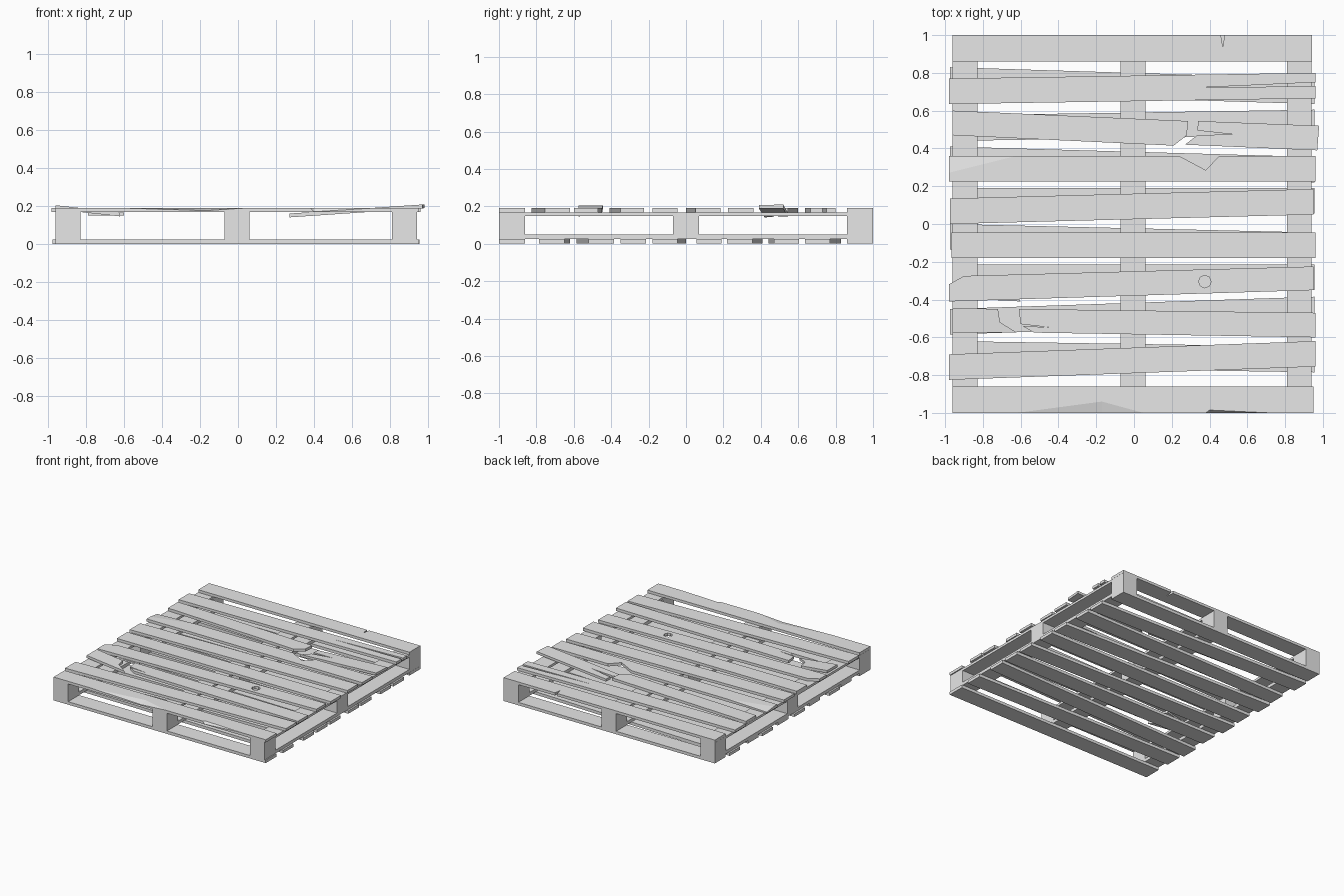
import bpy
import bmesh
from mathutils import Vector

cube = bpy.data.objects.get("Cube")
if cube:
    bpy.data.objects.remove(cube, do_unlink=True)

wood = bpy.data.materials.new("plain_grey_wood")
wood.use_nodes = True
GREY = (0.8, 0.8, 0.8, 1)
wood.diffuse_color = GREY
wood.node_tree.nodes["Principled BSDF"].inputs["Base Color"].default_value = GREY

TOP, LOW = (0.168, 0.19), (0, 0.024)    # heights of the two decks
WIDTH = 0.135


def finish(name, bm):
    bmesh.ops.recalc_face_normals(bm, faces=bm.faces)
    mesh = bpy.data.meshes.new(name)
    bm.to_mesh(mesh)
    bm.free()
    mesh.materials.append(wood)
    obj = bpy.data.objects.new(name, mesh)
    bpy.context.collection.objects.link(obj)
    return obj


def plank(name, outline, layer, slope=0, pivot=0):
    """Extrude a flat outline; slope tips it along x about the pivot."""
    bm = bmesh.new()
    rings = [[bm.verts.new((x, y, z + slope * (x - pivot))) for x, y in outline]
             for z in layer]
    bm.faces.new(rings[0])
    bm.faces.new(rings[1])
    n = len(outline)
    for i in range(n):
        j = (i + 1) % n
        bm.faces.new((rings[0][i], rings[0][j], rings[1][j], rings[1][i]))
    return finish(name, bm)


def slat(name, layer, left, right, x0=-0.97, x1=0.955, width=WIDTH,
         upper=(), lower=(), end=()):
    """Board from left to right upper-edge y, with extra points for damage."""
    outline = [(x0, left), *upper, (x1, right), *end,
               (x1, right - width), *lower, (x0, left - width)]
    return plank(name, outline, layer)


def cut(obj, cutter):
    mod = obj.modifiers.new("cut", "BOOLEAN")
    mod.operation = "DIFFERENCE"
    mod.solver = "EXACT"
    mod.object = cutter
    bpy.context.view_layer.objects.active = obj
    bpy.ops.object.modifier_apply(modifier=mod.name)
    bpy.data.objects.remove(cutter, do_unlink=True)


def chip(obj, points):
    """Knock off a corner shaped like the hull of a few points."""
    bm = bmesh.new()
    for p in points:
        bm.verts.new(Vector(p))
    bmesh.ops.convex_hull(bm, input=bm.verts)
    cut(obj, finish("chip_cutter", bm))


# Stringers and blocks
for side, x in (("right", -0.895), ("middle", -0.005), ("left", 0.875)):
    def bar(name, y0, y1, z0, z1):
        h = 0.066
        plank(name, [(x - h, y0), (x + h, y0), (x + h, y1), (x - h, y1)], (z0, z1))
    bar(side + "_upper_stringer", -1, 1, 0.149, TOP[0])
    bar(side + "_lower_stringer", -1, 1, LOW[1], 0.05)
    for place, y in (("front", -0.93), ("centre", 0), ("back", 0.93)):
        bar(f"{side}_{place}_block", y - 0.07, y + 0.07, 0.05, 0.149)

# End boards
for deck, layer in (("upper", TOP), ("lower", LOW)):
    notch = [(0.46, 1), (0.47, 0.94), (0.48, 1)] if deck == "upper" else []
    slat(deck + "_back_board", layer, 1, 1, -0.96, 0.942, 0.14, upper=notch)
    front = slat(deck + "_front_board", layer, -0.86, -0.86, -0.96, 0.95, 0.14)
    if deck == "upper":
        chip(front, [(-0.62, -1, 0.19), (0.05, -1, 0.19), (-0.17, -0.94, 0.19),
                     (-0.17, -1, 0.176), (-0.17, -1.1, 0.3)])
        chip(front, [(0.38, -1, 0.19), (0.72, -1, 0.19), (0.4, -0.985, 0.19),
                     (0.4, -1, 0.17), (0.45, -1.1, 0.3)])

# Lower deck slats: upper-edge height on the left and right ends
for i, (a, b) in enumerate([(0.83, 0.77), (0.575, 0.605), (0.41, 0.355),
                            (0.19, 0.19), (0, -0.045), (-0.215, -0.215),
                            (-0.45, -0.385), (-0.62, -0.65)]):
    slat(f"lower_slat_{i + 1}", LOW, a, b, -0.975 + 0.015 * (i % 2))

# Upper deck slats
slat("split_slat", TOP, 0.77, 0.80, -0.98, 0.96,
     end=[(0.96, 0.75), (0.34, 0.722), (0.96, 0.73)])
bent = slat("notched_slat", TOP, 0.36, 0.36, -0.98, 0.96,
            upper=[(0.24, 0.36), (0.38, 0.285), (0.45, 0.36)])
chip(bent, [(-0.985, 0.27, 0.19), (-0.62, 0.361, 0.19), (-0.985, 0.361, 0.178),
            (-1, 0.4, 0.3)])
slat("back_middle_slat", TOP, 0.135, 0.185, -0.975, 0.95, upper=[])
slat("centre_slat", TOP, -0.045, -0.045, -0.965, 0.96)
knot = slat("knot_hole_slat", TOP, -0.32, -0.225, -0.98, 0.95, 0.09,
            upper=[(-0.9, -0.275)], lower=[(0.95, -0.35)])
slat("front_slat", TOP, -0.69, -0.62, -0.98, 0.96)

# Knot hole with a small crack beside it
bm = bmesh.new()
bmesh.ops.create_cone(bm, segments=8, radius1=0.033, radius2=0.033, depth=0.1,
                      cap_ends=True)
bmesh.ops.translate(bm, verts=bm.verts, vec=(0.375, -0.305, 0.18))
cut(knot, finish("knot_cutter", bm))

# Broken slat at the back: a level half and a tipped half
plank("back_broken_slat", [(-0.96, 0.6), (0.285, 0.545), (0.28, 0.47),
                           (0.21, 0.415), (-0.96, 0.47)], TOP)
plank("back_loose_piece", [(0.34, 0.545), (0.98, 0.52), (0.97, 0.39),
                           (0.27, 0.42), (0.335, 0.47), (0.52, 0.475),
                           (0.335, 0.495)], (0.188, 0.208), 0.068, 0.97)

# Broken slat at the front
plank("front_broken_slat", [(-0.61, -0.45), (0.96, -0.47), (0.96, -0.6),
                            (-0.53, -0.575), (-0.59, -0.54), (-0.45, -0.547),
                            (-0.6, -0.53)], TOP)
plank("front_loose_piece", [(-0.96, -0.445), (-0.72, -0.45), (-0.71, -0.52),
                            (-0.62, -0.575), (-0.96, -0.575)],
      (0.183, 0.204), -0.11, -0.96)
plank("front_splinter", [(-0.79, -0.4), (-0.63, -0.36), (-0.6, -0.41)],
      (0.15, 0.165))
